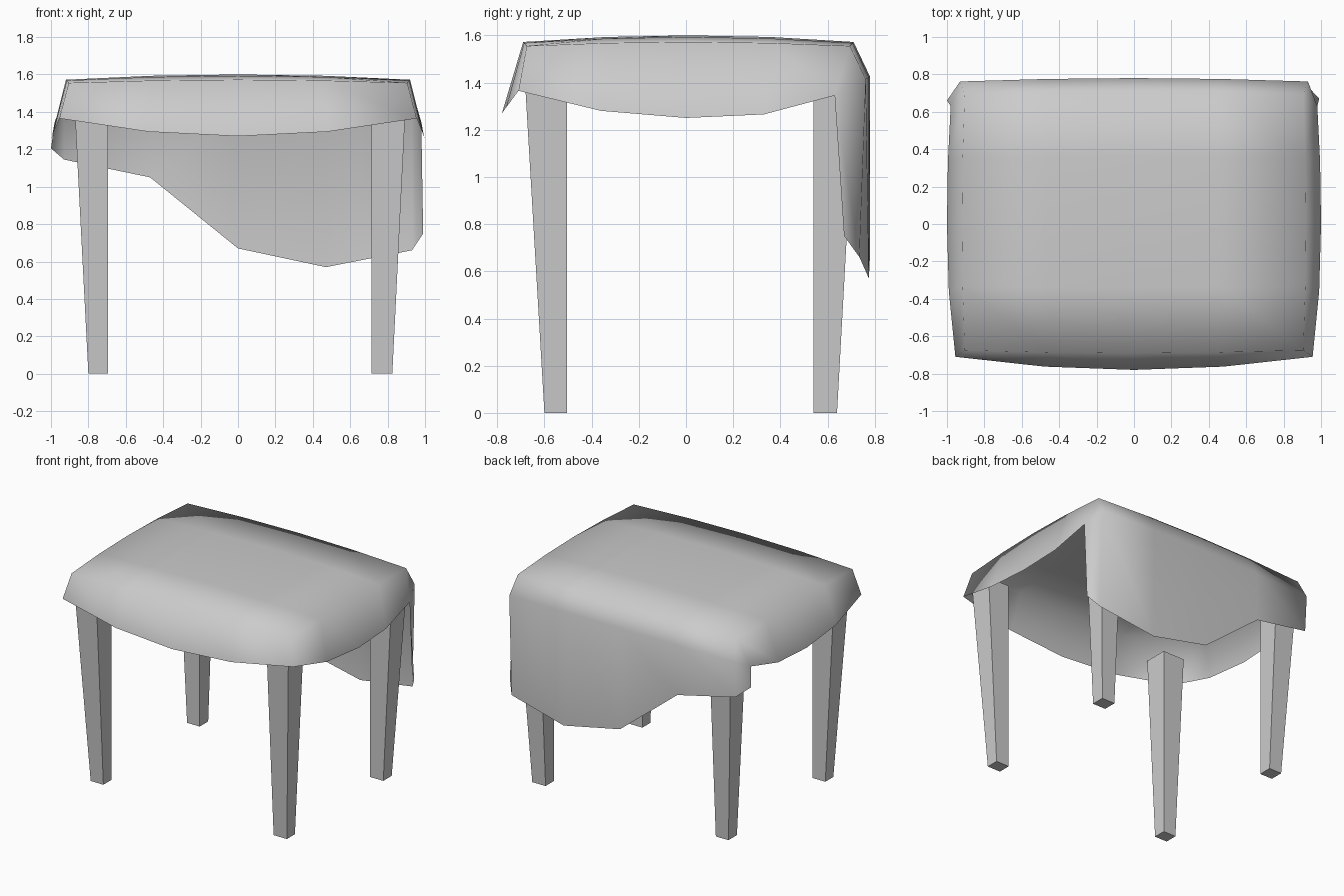
import bpy

cube = bpy.data.objects.get("Cube")
if cube:
    bpy.data.objects.remove(cube)

GREY = (0.6, 0.6, 0.6, 1)
mat = bpy.data.materials.new("plain grey")
mat.use_nodes = True
mat.diffuse_color = GREY
mat.node_tree.nodes["Principled BSDF"].inputs["Base Color"].default_value = GREY


def make(name, verts, faces, smooth=False):
    mesh = bpy.data.meshes.new(name)
    mesh.from_pydata(verts, [], faces)
    mesh.materials.append(mat)
    mesh.polygons.foreach_set("use_smooth", [smooth] * len(faces))
    mesh.update()
    obj = bpy.data.objects.new(name, mesh)
    bpy.context.collection.objects.link(obj)
    return obj


# Cloth: domed top, short flaps on three sides, long uneven drape at the back
verts, faces = [], []


def row(points):
    start = len(verts)
    verts.extend(points)
    return list(range(start, len(verts)))


def strip(a, b):
    for i in range(len(a) - 1):
        faces.append((a[i], b[i], b[i + 1], a[i + 1]))


steps = [-1, -0.5, 0, 0.5, 1]


def top_point(u, v):
    x = u * (0.92 - 0.015 * v * v)
    y = 0.01 + v * (0.70 - 0.015 * u * u)
    z = 1.60 - 0.028 * u * u - 0.028 * v * v + 0.011 * u * u * v * v
    return x, y, z


top = [row([top_point(u, v) for u in steps]) for v in steps]
for a, b in zip(top[1:], top):
    strip(a, b)

# Front flap, with its two corners shared by the side flaps
front = row([(0.955 * u, -0.78 + 0.07 * u * u, 1.27 + 0.095 * u * u) for u in steps])
strip(top[0], front)

# Side flaps: distance out, depth and hem height from front to back
side_hem = [(0.99, -0.36, 1.28), (1.0, 0, 1.25), (0.995, 0.33, 1.265), (0.98, 0.63, 1.345)]
right_hem = [front[4]] + row(side_hem)
left_hem = [front[0]] + row([(-x, y, z) for x, y, z in side_hem])
strip([r[4] for r in top], right_hem)
strip(left_hem, [r[0] for r in top])

# Back drape: bend row and hem, both wrapping round the corners
bend = row([(0.93 * u, 0.78 - 0.018 * u * u, 1.425 - 0.01 * u * u) for u in steps])
strip(bend, top[4])
faces.append((top[4][4], right_hem[4], bend[4]))
faces.append((top[4][0], bend[0], left_hem[4]))
hem = row([(-1.0, 0.66, 1.205), (-0.93, 0.745, 1.145), (-0.47, 0.775, 1.05), (0, 0.78, 0.67),
           (0.47, 0.775, 0.57), (0.93, 0.735, 0.66), (0.99, 0.67, 0.75)])
strip(hem, [left_hem[4]] + bend + [right_hem[4]])
make("tablecloth", verts, faces, smooth=True)


# Legs: straight inner faces, outer faces tapering towards the foot
def leg(name, x_in, x_foot, x_top, y_in, y_foot, y_top, height=1.45):
    ring = []
    for xo, yo, z in ((x_foot, y_foot, 0), (x_top, y_top, height)):
        ring += [(x_in, y_in, z), (xo, y_in, z), (xo, yo, z), (x_in, yo, z)]
    sides = [(i, (i + 1) % 4, (i + 1) % 4 + 4, i + 4) for i in range(4)]
    quads = sides + [(3, 2, 1, 0), (4, 5, 6, 7)]
    if (x_foot - x_in) * (y_foot - y_in) < 0:
        quads = [q[::-1] for q in quads]
    make(name, ring, quads)


x_sides = {"right": (-0.695, -0.80, -0.875), "left": (0.715, 0.825, 0.897)}
y_sides = {"front": (-0.505, -0.60, -0.685), "back": (0.54, 0.64, 0.72)}
for x_name, xs in x_sides.items():
    for y_name, ys in y_sides.items():
        leg(f"{y_name}_{x_name}_leg", *xs, *ys)
